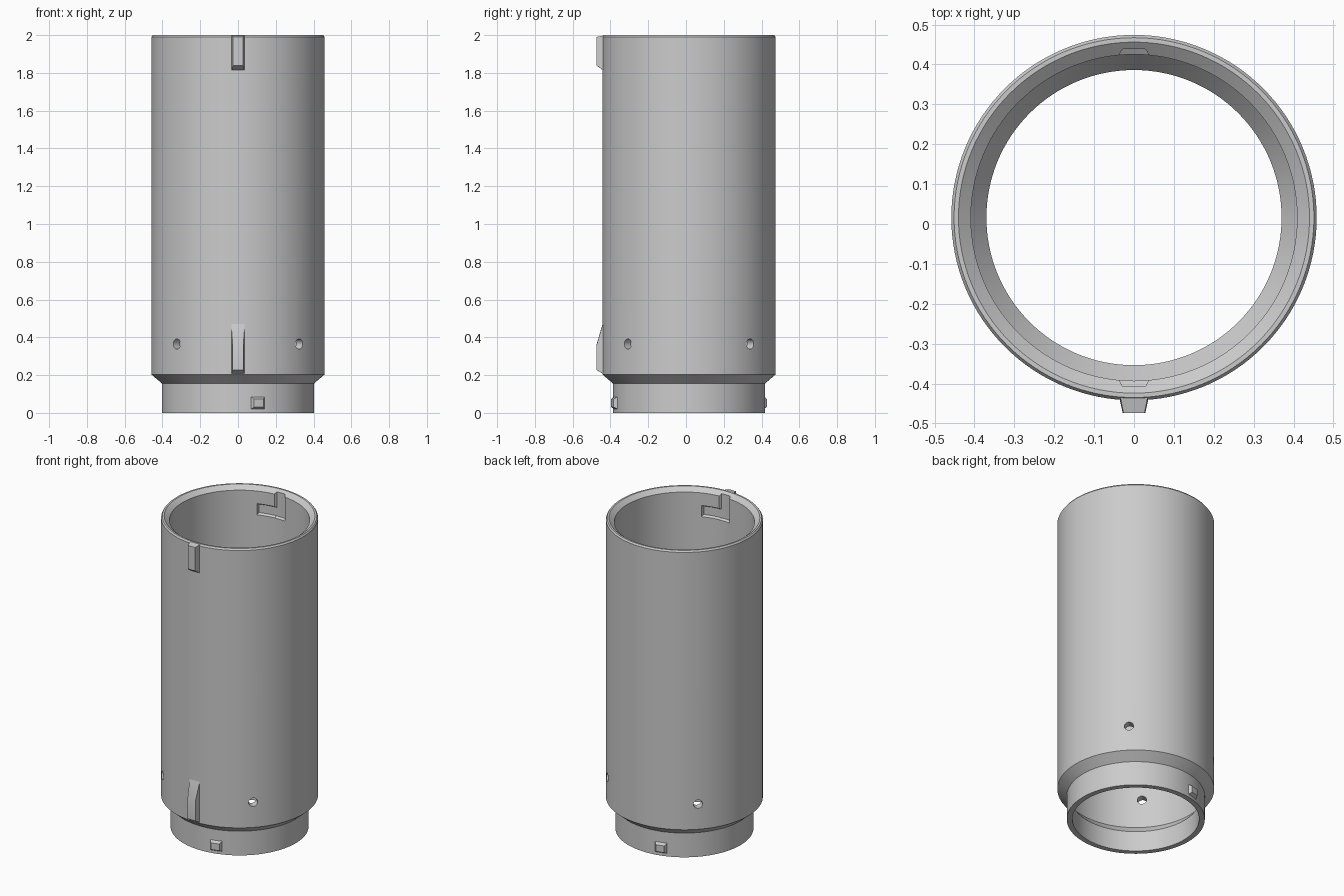
import bpy, bmesh
from math import sin, cos, pi, radians

if "Cube" in bpy.data.objects:
    bpy.data.objects.remove(bpy.data.objects["Cube"])

AXIS_Y = 0.016      # tube axis, offset so the ribs balance the footprint
SEGMENTS = 128

grey = bpy.data.materials.new("mid grey")
grey.use_nodes = True
grey.diffuse_color = (0.6, 0.6, 0.6, 1)
grey.node_tree.nodes["Principled BSDF"].inputs["Base Color"].default_value = (0.6, 0.6, 0.6, 1)


def polar(angle, r, z):
    """Point around the tube axis; angle 0 is the front, turning towards +x."""
    return (r * sin(angle), AXIS_Y - r * cos(angle), z)


def finish(name, bm):
    bmesh.ops.recalc_face_normals(bm, faces=bm.faces)
    mesh = bpy.data.meshes.new(name)
    bm.to_mesh(mesh)
    bm.free()
    obj = bpy.data.objects.new(name, mesh)
    bpy.context.collection.objects.link(obj)
    mesh.materials.append(grey)
    return obj


def smooth(obj):
    bpy.ops.object.select_all(action='DESELECT')
    obj.select_set(True)
    bpy.context.view_layer.objects.active = obj
    bpy.ops.object.shade_smooth_by_angle(angle=radians(25))


def arc_block(name, a0, a1, r0, r1, z0, z1, side, low, high, steps=8):
    """Curved block whose outer face is inset at the sides, bottom and top."""
    bm = bmesh.new()
    sections = []
    for i in range(steps + 1):
        t = i / steps
        inner = a0 + (a1 - a0) * t
        outer = a0 + side + (a1 - a0 - 2 * side) * t
        points = [polar(inner, r0, z0), polar(outer, r1, z0 + low),
                  polar(outer, r1, z1 - high), polar(inner, r0, z1)]
        sections.append([bm.verts.new(p) for p in points])
    for s, t in zip(sections, sections[1:]):
        for k in range(4):
            n = (k + 1) % 4
            bm.faces.new((s[k], s[n], t[n], t[k]))
    bm.faces.new(sections[0])
    bm.faces.new(sections[-1])
    return finish(name, bm)


def cut(target, cutter):
    cutter.hide_render = True
    mod = target.modifiers.new("cut", 'BOOLEAN')
    mod.operation = 'DIFFERENCE'
    mod.solver = 'EXACT'
    mod.object = cutter
    bpy.ops.object.select_all(action='DESELECT')
    bpy.context.view_layer.objects.active = target
    target.select_set(True)
    bpy.ops.object.modifier_apply(modifier=mod.name)
    bpy.data.objects.remove(cutter)


# Tube body: wall section turned around the axis
profile = [(0.37, 0), (0.403, 0), (0.403, 0.156), (0.458, 0.203), (0.458, 1.99),
           (0.451, 2), (0.44, 2), (0.409, 1.975), (0.409, 0.18), (0.37, 0.13)]
bm = bmesh.new()
rings = [[bm.verts.new(polar(2 * pi * i / SEGMENTS, r, z)) for r, z in profile]
         for i in range(SEGMENTS)]
for i, ring in enumerate(rings):
    following = rings[(i + 1) % SEGMENTS]
    for k in range(len(profile)):
        n = (k + 1) % len(profile)
        bm.faces.new((ring[k], ring[n], following[n], following[k]))
tube = finish("tube_body", bm)

# Four round holes through the lower wall
for k in range(4):
    angle = pi / 4 + k * pi / 2
    bpy.ops.mesh.primitive_cylinder_add(vertices=24, radius=0.027, depth=0.2,
                                        location=polar(angle, 0.43, 0.365),
                                        rotation=(pi / 2, 0, angle))
    cut(tube, bpy.context.object)

# Twist-lock slots in the top of the bore, and matching lugs on the spigot
for turn, label in ((0, "front"), (pi, "back")):
    cut(tube, arc_block("entry_slot", turn - 0.105, turn + 0.105, 0.4, 0.423,
                        1.815, 2.05, 0.035, 0.015, 0))
    cut(tube, arc_block("twist_slot", turn - 0.1, turn + 0.375, 0.4, 0.423,
                        1.816, 1.9, 0.035, 0.015, 0.015))
    lug = arc_block(label + "_lug", turn + 0.167, turn + 0.361, 0.4, 0.421,
                    0.018, 0.087, 0.035, 0.013, 0.013)
    smooth(lug)
smooth(tube)

# Alignment ribs on the front
top_rib = arc_block("top_rib", -0.076, 0.076, 0.452, 0.49, 1.812, 1.998, 0.022, 0.027, 0.008)
bottom_rib = arc_block("bottom_rib", -0.082, 0.082, 0.452, 0.49, 0.204, 0.49, 0.024, 0.024, 0.13)
for rib in (top_rib, bottom_rib):
    smooth(rib)
